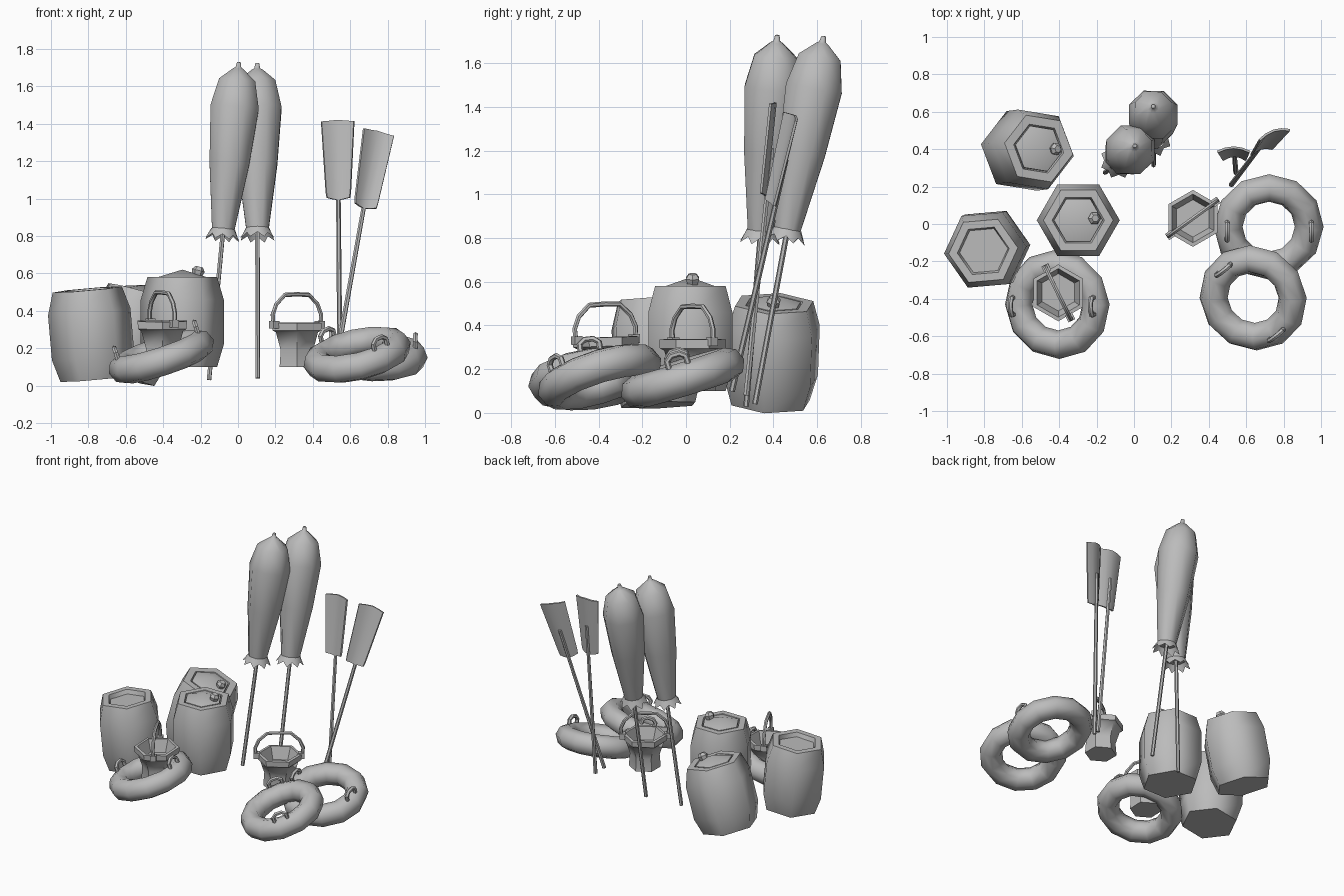
import bpy, bmesh
from math import sin, cos, pi, radians
from mathutils import Vector, Matrix, Euler

cube = bpy.data.objects.get("Cube")
if cube:
    bpy.data.objects.remove(cube, do_unlink=True)

grey = bpy.data.materials.new("plain grey")
grey.use_nodes = True
GREY = (0.5, 0.5, 0.5, 1)
grey.diffuse_color = GREY
grey.node_tree.nodes["Principled BSDF"].inputs["Base Color"].default_value = GREY


def finish(name, bm, matrix, angle=40):
    bmesh.ops.recalc_face_normals(bm, faces=bm.faces)
    mesh = bpy.data.meshes.new(name)
    bm.to_mesh(mesh)
    bm.free()
    mesh.materials.append(grey)
    obj = bpy.data.objects.new(name, mesh)
    bpy.context.collection.objects.link(obj)
    obj.matrix_world = matrix
    bpy.ops.object.select_all(action='DESELECT')
    obj.select_set(True)
    bpy.context.view_layer.objects.active = obj
    bpy.ops.object.shade_smooth_by_angle(angle=radians(angle))
    return obj


def place(loc, rx=0, ry=0, rz=0):
    """Spin about own axis first, then lean."""
    lean = Euler((radians(rx), radians(ry), 0)).to_matrix().to_4x4()
    return Matrix.Translation(loc) @ lean @ Matrix.Rotation(radians(rz), 4, 'Z')


def along(bottom, top, spin=0):
    """Frame standing at bottom, z towards top, front kept towards -y."""
    z = (Vector(top) - Vector(bottom)).normalized()
    x = Vector((0, 1, 0)).cross(z).normalized()
    y = z.cross(x)
    m = Matrix((x, y, z)).transposed().to_4x4()
    return Matrix.Translation(bottom) @ m @ Matrix.Rotation(radians(spin), 4, 'Z')


def lathe(bm, profile, sides):
    rings = []
    for r, z in profile:
        n = sides if r > 0 else 1
        rings.append([bm.verts.new((r * cos(2 * pi * i / sides), r * sin(2 * pi * i / sides), z))
                      for i in range(n)])
    for a, b in zip(rings, rings[1:]):
        for i in range(sides):
            j = (i + 1) % sides
            quad = [a[i % len(a)], a[j % len(a)], b[j % len(b)], b[i % len(b)]]
            bm.faces.new(list(dict.fromkeys(quad)))


def tube(bm, points, radius, sides=6):
    """Tube through points that lie in the local xz plane."""
    pts = [Vector(p) for p in points]
    side = Vector((0, 1, 0))
    rings = []
    for k, p in enumerate(pts):
        d = (pts[min(k + 1, len(pts) - 1)] - pts[max(k - 1, 0)]).normalized()
        n = side.cross(d)
        rings.append([bm.verts.new(p + radius * (cos(2 * pi * i / sides) * n + sin(2 * pi * i / sides) * side))
                      for i in range(sides)])
    for a, b in zip(rings, rings[1:]):
        for i in range(sides):
            j = (i + 1) % sides
            bm.faces.new((a[i], a[j], b[j], b[i]))
    bm.faces.new(rings[0])
    bm.faces.new(rings[-1])


# Barrels: six sided, bulged, with a sunken top or a lid and knob
def barrel(name, matrix, lid, r=0.222, h=0.24):
    bm = bmesh.new()
    e = r * 0.84
    lathe(bm, [(0, -h), (e, -h), (r, -h * 0.5), (r, h * 0.5), (e, h),
               (0.14, h), (0.13, h - 0.03), (0, h - 0.03)], 6)
    finish(name, bm, matrix, 62)
    if lid:
        bm = bmesh.new()
        lathe(bm, [(0, h - 0.02), (0.13, h - 0.02), (0.13, h), (0, h + 0.04)], 6)
        finish(name + "_lid", bm, matrix, 30)
        bm = bmesh.new()
        lathe(bm, [(0, -0.02), (0.022, -0.02), (0.035, 0.025), (0.02, 0.045), (0, 0.045)], 6)
        finish(name + "_knob", bm, matrix @ place((0.08, 0.01, h + 0.012), ry=15))


barrel("open_barrel", place((-0.785, -0.135, 0.275), rx=2, ry=-5, rz=5), False)
barrel("upright_barrel", place((-0.298, 0.02, 0.34)), True)
barrel("leaning_barrel", place((-0.57, 0.395, 0.273), rx=-2, ry=15, rz=-9), True, 0.228, 0.235)


# Buckets with a bail handle
def bucket(name, matrix, handle_turn, half):
    bm = bmesh.new()
    lathe(bm, [(0, 0), (0.107, 0), (0.1, 0.09), (0.13, 0.185), (0.15, 0.195),
               (0.152, 0.235), (0.13, 0.237), (0.1, 0.15), (0, 0.15)], 6)
    finish(name, bm, matrix @ Matrix.Rotation(radians(30), 4, 'Z'), 50)
    bm = bmesh.new()
    right = [(0.5, 0.385), (0.85, 0.335), (1, 0.28), (0.97, 0.215)]
    tube(bm, [(-half * u, 0, z) for u, z in reversed(right)] + [(0, 0, 0.388)]
         + [(half * u, 0, z) for u, z in right], 0.012)
    for s in (-1, 1):
        ear = Matrix.Translation((s * half * 0.94, 0, 0.225))
        bmesh.ops.create_cube(bm, size=0.04, matrix=ear)
    finish(name + "_handle", bm, matrix @ Matrix.Rotation(radians(handle_turn), 4, 'Z'))


bucket("side_bucket", place((0.315, 0.03, 0.1)), 36, 0.16)
bucket("ring_bucket", place((-0.405, -0.36, 0.11), rx=2), -64, 0.155)


# Swim rings with two grab loops each
def swim_ring(name, matrix, loop_turn):
    major, minor, n, m = 0.217, 0.077, 12, 8
    bm = bmesh.new()
    grid = [[bm.verts.new(((major + minor * cos(2 * pi * j / m)) * cos(2 * pi * i / n),
                           (major + minor * cos(2 * pi * j / m)) * sin(2 * pi * i / n),
                           minor * sin(2 * pi * j / m))) for j in range(m)] for i in range(n)]
    for i in range(n):
        for j in range(m):
            a, b = grid[i], grid[(i + 1) % n]
            k = (j + 1) % m
            bm.faces.new((a[j], b[j], b[k], a[k]))
    finish(name, bm, matrix, 60)
    for label, turn in (("_loop_a", 0), ("_loop_b", 180)):
        bm = bmesh.new()
        tube(bm, [(-0.045, 0, -0.02), (-0.045, 0, 0.03), (-0.02, 0, 0.05),
                  (0.02, 0, 0.05), (0.045, 0, 0.03), (0.045, 0, -0.02)], 0.014)
        frame = Matrix.Rotation(radians(loop_turn + turn), 4, 'Z') \
            @ Matrix.Translation((0.225, 0, minor * 0.9)) @ Matrix.Rotation(pi / 2, 4, 'Z')
        finish(name + label, bm, matrix @ frame)


swim_ring("left_swim_ring", place((-0.41, -0.43, 0.155), rx=7, ry=-18), 0)
swim_ring("back_swim_ring", place((0.72, -0.015, 0.16), rx=17, ry=2), 0)
swim_ring("front_swim_ring", place((0.637, -0.395, 0.165), rx=17, ry=-13), -54)


# Closed parasols: pole, folded canopy with a zigzag hem
def parasol(name, bottom, top):
    matrix = along(bottom, top, 22)
    length = (Vector(top) - Vector(bottom)).length
    bm = bmesh.new()
    lathe(bm, [(0, 0), (0.013, 0), (0.013, length - 0.3), (0, length - 0.3)], 6)
    finish(name + "_pole", bm, matrix)
    bm = bmesh.new()
    lathe(bm, [(r, length - d) for r, d in
               ((0, 0), (0.011, 0.002), (0.017, 0.03), (0.03, 0.037), (0.105, 0.1),
                (0.14, 0.245), (0.115, 0.55), (0.064, 0.91), (0, 0.91))], 8)
    finish(name + "_canopy", bm, matrix, 50)
    bm = bmesh.new()
    n, z = 16, length - 0.9
    upper = [bm.verts.new((0.064 * cos(2 * pi * i / n), 0.064 * sin(2 * pi * i / n), z)) for i in range(n)]
    lower = []
    for i in range(n):
        r, d = ((0.098, 0.06), (0.078, 0.032))[i % 2]
        lower.append(bm.verts.new((r * cos(2 * pi * i / n), r * sin(2 * pi * i / n), z - d)))
    for i in range(n):
        j = (i + 1) % n
        bm.faces.new((upper[i], upper[j], lower[j], lower[i]))
    finish(name + "_hem", bm, matrix)


parasol("front_parasol", (-0.155, 0.275, 0.03), (0.005, 0.418, 1.73))
parasol("back_parasol", (0.105, 0.315, 0.04), (0.103, 0.63, 1.725))


# Paddles: thin shaft behind a scooped, tapering blade
def paddle(name, bottom, top, spin):
    matrix = along(bottom, top, spin)
    length = (Vector(top) - Vector(bottom)).length
    bm = bmesh.new()
    tip = length - 0.21
    lathe(bm, [(0, 0), (0.014, 0), (0.012, tip), (0, tip)], 6)
    finish(name + "_shaft", bm, matrix)
    bm = bmesh.new()
    rows = []
    for drop, half, arch in ((0.42, 0.058, -0.012), (0.39, 0.063, 0), (0.01, 0.085, 0.01)):
        rows.append([bm.verts.new((half * u, -0.012 - 0.022 * u * u, length - drop + arch * (1 - abs(u))))
                     for u in (-1, -0.5, 0, 0.5, 1)])
    for a, b in zip(rows, rows[1:]):
        for i in range(4):
            bm.faces.new((a[i], a[i + 1], b[i + 1], b[i]))
    bmesh.ops.recalc_face_normals(bm, faces=bm.faces)
    bmesh.ops.solidify(bm, geom=bm.faces[:], thickness=0.012)
    finish(name + "_blade", bm, matrix)


paddle("left_paddle", (0.52, 0.21, 0.1), (0.745, 0.505, 1.36), 18)
paddle("right_paddle", (0.545, 0.275, 0.08), (0.533, 0.415, 1.42), 0)
